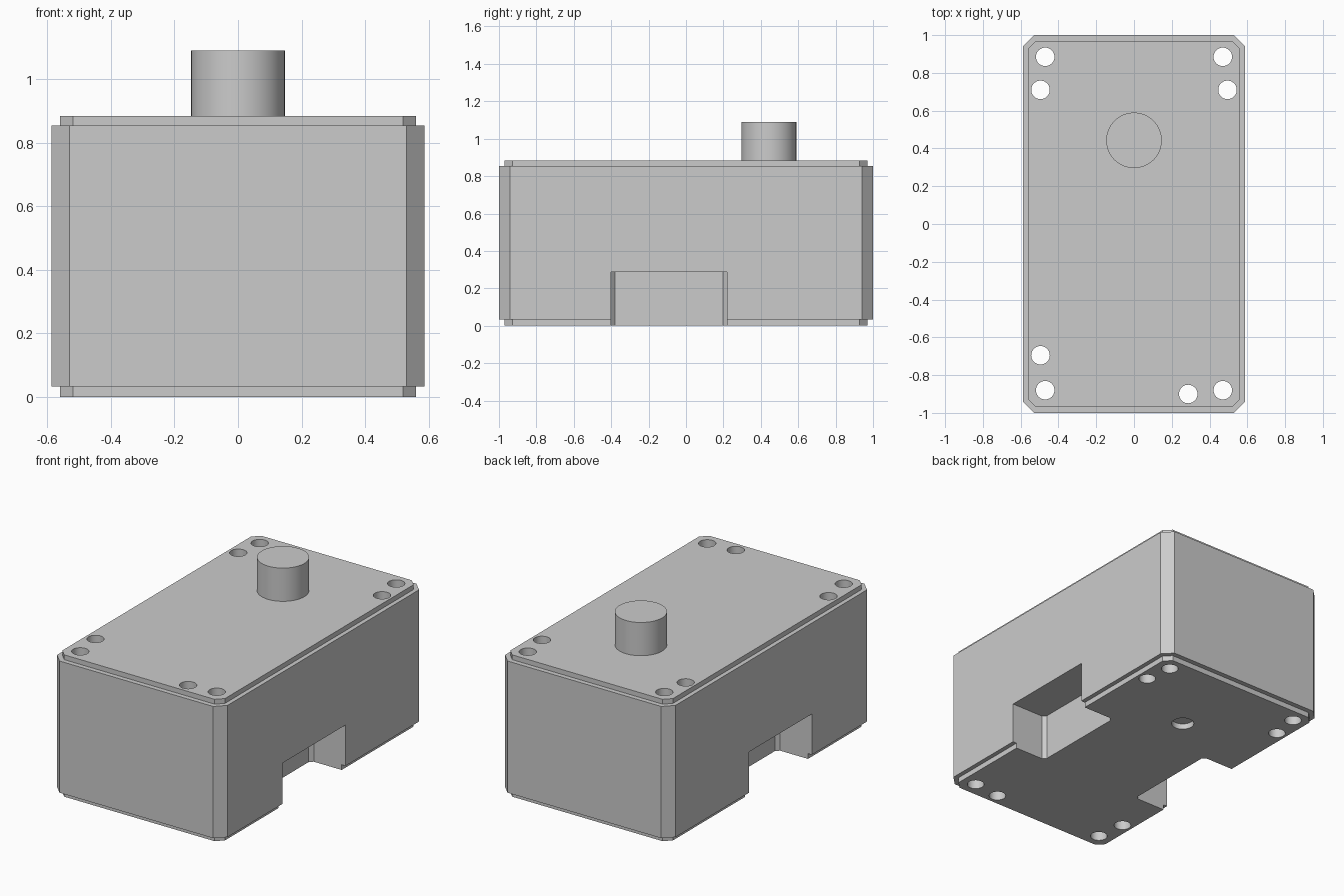
import bpy, bmesh, math

if "Cube" in bpy.data.objects:
    bpy.data.objects.remove(bpy.data.objects["Cube"])


def chamfered_rect(hx, hy, c):
    """Counter-clockwise rectangle outline with cut corners."""
    return [(hx, c - hy), (hx, hy - c), (hx - c, hy), (c - hx, hy),
            (-hx, hy - c), (-hx, c - hy), (c - hx, -hy), (hx - c, -hy)]


def loft(name, rings):
    """Skin a closed solid through (outline, z) rings of equal length."""
    bm = bmesh.new()
    loops = [[bm.verts.new((x, y, z)) for x, y in pts] for pts, z in rings]
    n = len(loops[0])
    for a, b in zip(loops, loops[1:]):
        for i in range(n):
            j = (i + 1) % n
            bm.faces.new((a[i], a[j], b[j], b[i]))
    bm.faces.new(loops[0][::-1])
    bm.faces.new(loops[-1])
    bmesh.ops.recalc_face_normals(bm, faces=bm.faces)
    mesh = bpy.data.meshes.new(name)
    bm.to_mesh(mesh)
    bm.free()
    obj = bpy.data.objects.new(name, mesh)
    bpy.context.collection.objects.link(obj)
    return obj


def cylinder(name, x, y, r, z0, z1, sides=40):
    pts = [(x + r * math.cos(2 * math.pi * i / sides),
            y + r * math.sin(2 * math.pi * i / sides)) for i in range(sides)]
    return loft(name, [(pts, z0), (pts, z1)])


def smooth(obj):
    bpy.ops.object.select_all(action='DESELECT')
    obj.select_set(True)
    bpy.context.view_layer.objects.active = obj
    bpy.ops.object.shade_smooth_by_angle(angle=math.radians(25))


def cut(target, cutter):
    cutter.hide_render = True
    mod = target.modifiers.new("cut", 'BOOLEAN')
    mod.operation = 'DIFFERENCE'
    mod.solver = 'EXACT'
    mod.object = cutter
    bpy.context.view_layer.objects.active = target
    bpy.ops.object.modifier_apply(modifier=mod.name)
    bpy.data.objects.remove(cutter)


# Case: chamfered block with an inset step at top and bottom
outer = chamfered_rect(0.587, 1.0, 0.058)
inset = chamfered_rect(0.56, 0.97, 0.042)
case = loft("case", [(inset, 0), (inset, 0.033), (outer, 0.033),
                     (outer, 0.853), (inset, 0.853), (inset, 0.883)])

# Side notches with chamfered inner corners
y0, y1, xi, c = -0.40, 0.22, 0.347, 0.021
for s in (1, -1):
    pts = [(0.8, y0), (0.8, y1), (xi + c, y1), (xi, y1 - c), (xi, y0 + c), (xi + c, y0)]
    pts = [(s * x, y) for x, y in pts]
    cut(case, loft("notch_cutter", [(pts, -0.1), (pts, 0.287)]))

# Through holes for screws and locating pins
holes = [(s * 0.47, y) for s in (1, -1) for y in (0.885, -0.88)]
holes += [(-0.495, 0.71), (0.495, 0.71), (-0.495, -0.695), (0.287, -0.90)]
for x, y in holes:
    cut(case, cylinder("hole_cutter", x, y, 0.049, -0.1, 1.0))

# Shallow recess under the shaft
cut(case, cylinder("recess_cutter", 0, 0.443, 0.065, -0.1, 0.035))
smooth(case)

# Output shaft on the top
smooth(cylinder("shaft", 0, 0.443, 0.147, 0.88, 1.09, 64))
